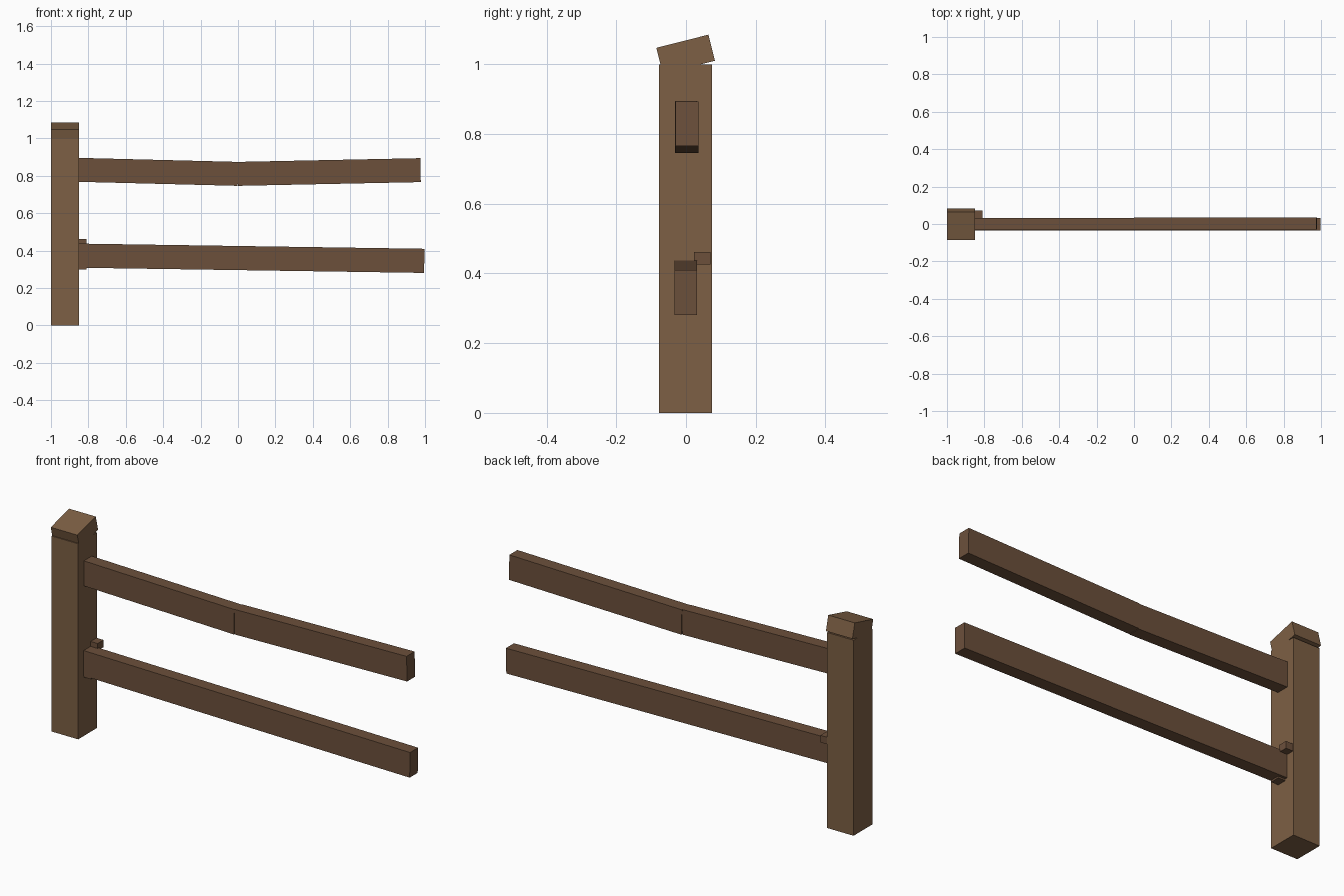
import bpy
import math
from mathutils import Vector

if "Cube" in bpy.data.objects:
    bpy.data.objects.remove(bpy.data.objects["Cube"])


def wood(name, color):
    mat = bpy.data.materials.new(name)
    mat.diffuse_color = color
    mat.use_nodes = True
    mat.node_tree.nodes["Principled BSDF"].inputs["Base Color"].default_value = mat.diffuse_color
    return mat


POST = wood("post_wood", (0.205, 0.115, 0.058, 1))
RAIL = wood("rail_wood", (0.15, 0.08, 0.044, 1))


def box(name, center, size, mat, rot=(0, 0, 0)):
    bpy.ops.mesh.primitive_cube_add(size=1, location=center, rotation=rot)
    ob = bpy.context.object
    ob.name = name
    ob.scale = size
    ob.data.materials.append(mat)
    return ob


def beam(name, start, end, width, height):
    # Rail running between the centres of its two end faces
    a, b = Vector(start), Vector(end)
    d = b - a
    pitch = -math.atan2(d.z, math.hypot(d.x, d.y))
    yaw = math.atan2(d.y, d.x)
    return box(name, (a + b) / 2, (d.length, width, height), RAIL, (0, pitch, yaw))


# Upright post and its tilted cap
box("post", (-0.925, -0.002, 0.5), (0.15, 0.152, 1.0), POST)
box("post_cap", (-0.925, -0.001, 1.029), (0.15, 0.154, 0.077), POST,
    (math.radians(14.2), 0, 0))

# Upper rail, cracked in the middle into two lengths
beam("upper_rail_left", (-0.87, 0.0, 0.832), (0.0, 0.0, 0.810), 0.064, 0.128)
beam("upper_rail_right", (0.0, 0.003, 0.810), (0.976, 0.003, 0.830), 0.065, 0.128)

# Lower rail, sagging toward its free end
beam("lower_rail", (-0.87, -0.001, 0.373), (0.996, -0.001, 0.345), 0.065, 0.129)

# Small wedges holding the lower rail against the post
box("upper_wedge", (-0.84, 0.047, 0.444), (0.06, 0.048, 0.036), RAIL)
box("lower_wedge", (-0.84, -0.006, 0.317), (0.06, 0.048, 0.036), RAIL)
